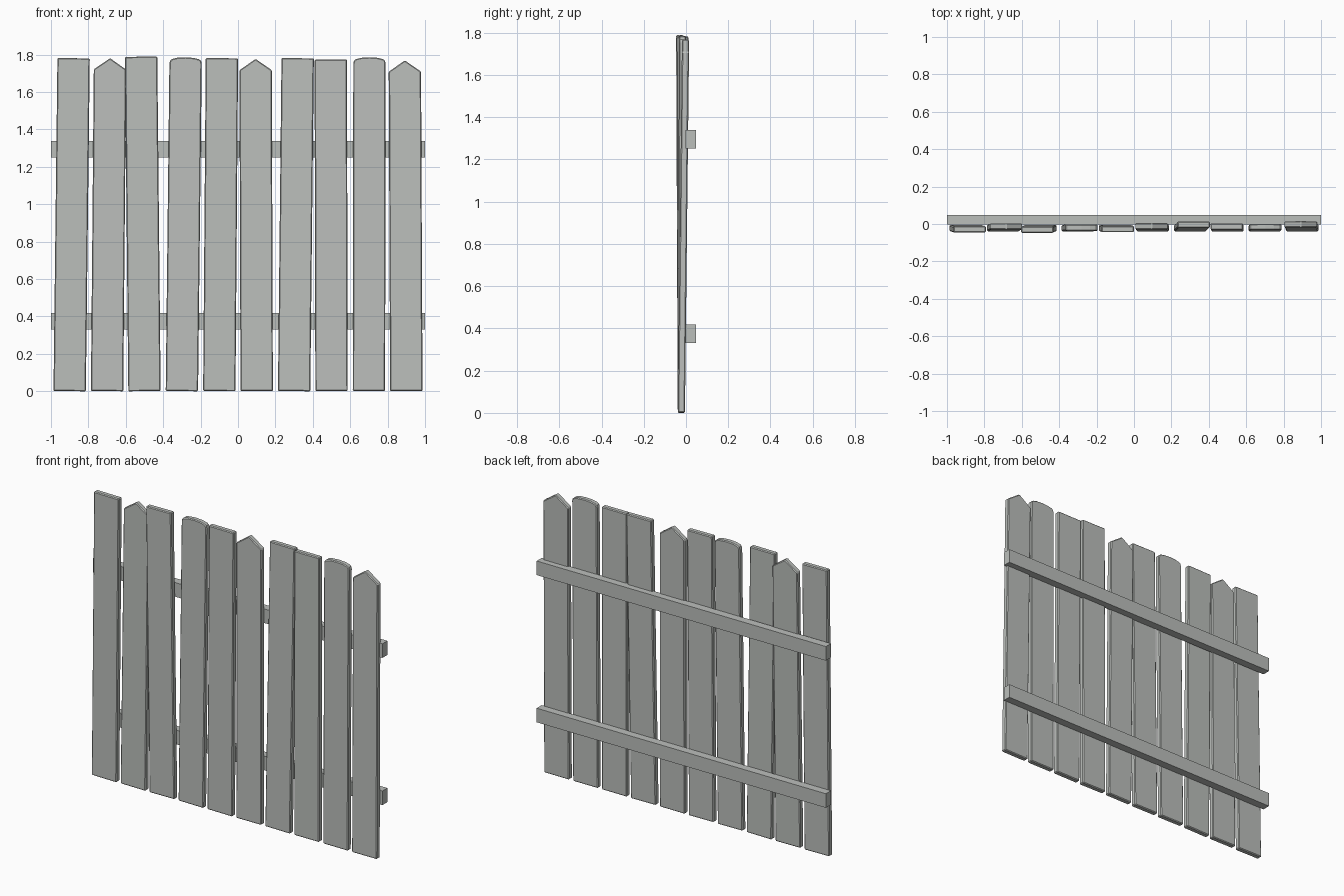
import bpy, bmesh, math

if "Cube" in bpy.data.objects:
    bpy.data.objects.remove(bpy.data.objects["Cube"])

wood = bpy.data.materials.new("weathered grey wood")
wood.diffuse_color = (0.50, 0.52, 0.50, 1)
wood.use_nodes = True
wood.node_tree.nodes["Principled BSDF"].inputs["Base Color"].default_value = wood.diffuse_color

W, T = 0.0865, 0.017   # slat half width and half thickness


def finish(bm, name, bevel):
    bmesh.ops.recalc_face_normals(bm, faces=bm.faces)
    me = bpy.data.meshes.new(name)
    bm.to_mesh(me)
    bm.free()
    me.materials.append(wood)
    ob = bpy.data.objects.new(name, me)
    bpy.context.collection.objects.link(ob)
    if bevel:
        m = ob.modifiers.new("worn edges", 'BEVEL')
        m.width, m.segments = bevel, 1
        m.limit_method, m.angle_limit = 'ANGLE', math.radians(40)
    return ob


def top_profile(kind, h):
    # right half of the top edge, from shoulder to middle
    if kind == "pointed":
        right = [(W, h - 0.06), (0, h)]
    elif kind == "rounded":
        right = [(W, h - 0.032), (W - 0.004, h - 0.018), (W - 0.014, h - 0.01),
                 (0.045, h - 0.003), (0, h)]
    else:
        return [(W, h), (-W, h)]
    return right + [(-x, z) for x, z in reversed(right[:-1])]


def slat(name, kind, x, h, dx, top_y):
    pts = [(-W, 0), (W, 0)] + top_profile(kind, h)
    bm = bmesh.new()
    face = bm.faces.new([bm.verts.new((px, -T, pz)) for px, pz in pts])
    ext = bmesh.ops.extrude_face_region(bm, geom=[face])
    for v in ext["geom"]:
        if isinstance(v, bmesh.types.BMVert):
            v.co.y += 2 * T
    ob = finish(bm, name, 0.005)
    # lean sideways and forwards or backwards about the foot
    ob.location = (x, -0.022, 0.001)
    ob.rotation_euler = (-math.atan((top_y + 0.022) / h), math.atan(dx / h), 0)


# slats: top style, height, sideways lean at the top, y of the top
slats = [
    ("flat", 1.780, 0.021, -0.029),
    ("pointed", 1.780, 0.016, -0.013),
    ("flat", 1.788, -0.018, -0.030),
    ("rounded", 1.785, 0.020, -0.019),
    ("flat", 1.780, 0.014, -0.027),
    ("pointed", 1.776, -0.006, -0.011),
    ("flat", 1.780, 0.019, -0.004),
    ("flat", 1.773, -0.004, -0.014),
    ("rounded", 1.785, 0.003, -0.016),
    ("pointed", 1.768, -0.008, -0.002),
]
for i, (kind, h, dx, ty) in enumerate(slats):
    slat(f"{kind}_slat_{i + 1}", kind, -0.9 + 0.2 * i, h, dx, ty)

# two rails across the back
for name, z in (("lower_rail", 0.375), ("upper_rail", 1.295)):
    bm = bmesh.new()
    bmesh.ops.create_cube(bm, size=1)
    for v in bm.verts:
        v.co = (v.co.x * 2, v.co.y * 0.05 + 0.022, v.co.z * 0.088 + z)
    finish(bm, name, 0)
